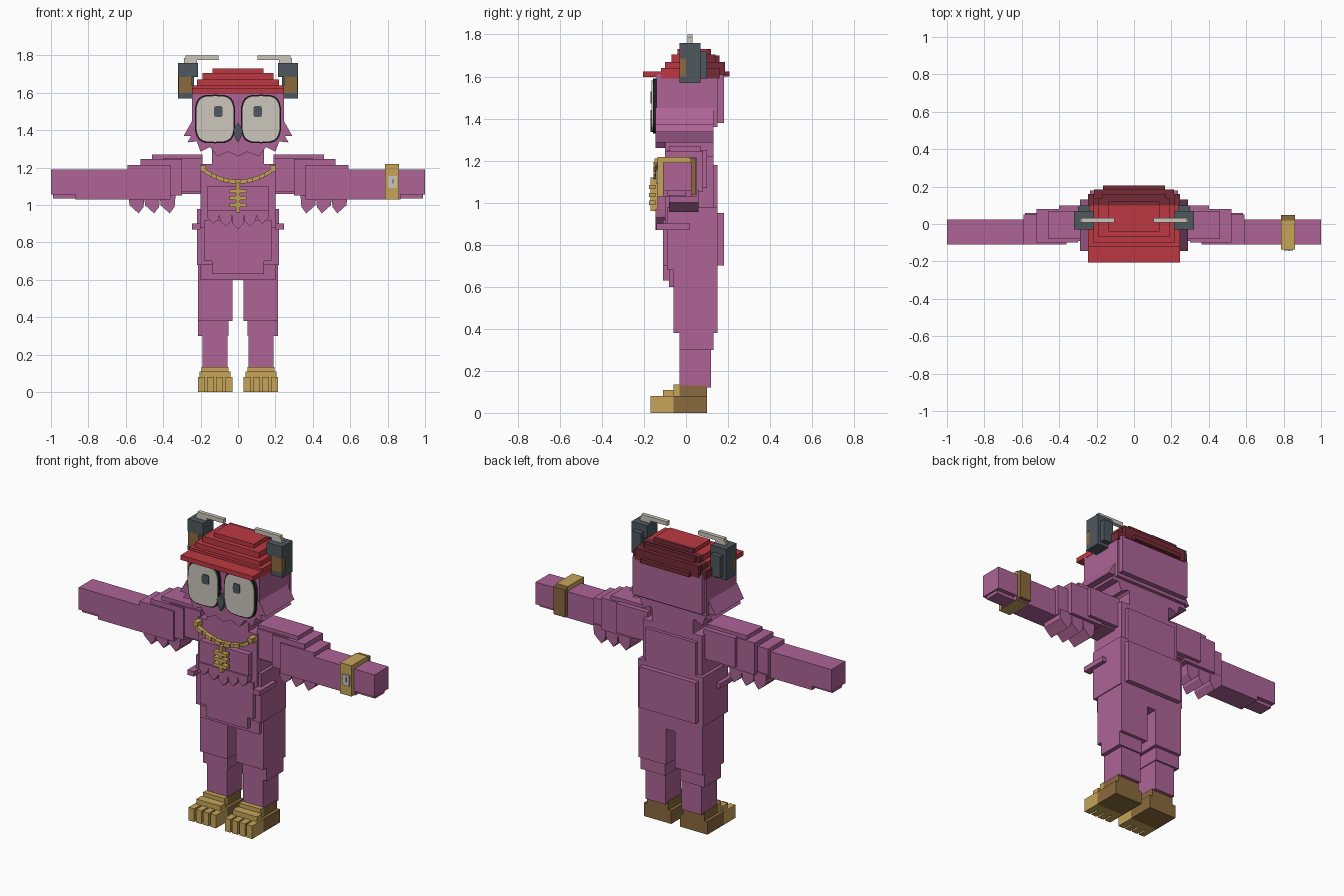
import bpy, bmesh, math

if "Cube" in bpy.data.objects:
    bpy.data.objects.remove(bpy.data.objects["Cube"], do_unlink=True)


def material(name, rgb):
    lin = [((c / 255 + 0.055) / 1.055) ** 2.4 for c in rgb] + [1.0]
    m = bpy.data.materials.new(name)
    m.use_nodes = True
    m.diffuse_color = lin
    bsdf = next(n for n in m.node_tree.nodes if n.type == "BSDF_PRINCIPLED")
    bsdf.inputs["Base Color"].default_value = lin
    return m


PLUM = material("plum", (174, 100, 150))
RED = material("red", (190, 57, 67))
MAROON = material("maroon", (117, 43, 54))
GOLD = material("gold", (199, 165, 90))
BRONZE = material("bronze", (138, 106, 62))
SLATE = material("slate", (78, 88, 95))
IVORY = material("ivory", (204, 199, 188))
BLACK = material("black", (35, 30, 34))


def finish(name, bm, mat):
    bmesh.ops.recalc_face_normals(bm, faces=bm.faces)
    me = bpy.data.meshes.new(name)
    bm.to_mesh(me)
    bm.free()
    me.materials.append(mat)
    ob = bpy.data.objects.new(name, me)
    bpy.context.collection.objects.link(ob)
    return ob


def box(name, x, y, z, mat):
    bm = bmesh.new()
    bmesh.ops.create_cube(bm, size=1)
    for v in bm.verts:
        v.co = [r[0] if c < 0 else r[1] for c, r in zip(v.co, (x, y, z))]
    return finish(name, bm, mat)


def prism(name, outline, y, mat):
    """Extrude an (x, z) outline from front to back."""
    bm = bmesh.new()
    face = bm.faces.new([bm.verts.new((px, y[0], pz)) for px, pz in outline])
    ext = bmesh.ops.extrude_face_region(bm, geom=[face])
    for g in ext["geom"]:
        if isinstance(g, bmesh.types.BMVert):
            g.co.y = y[1]
    return finish(name, bm, mat)


def slab(name, half, y, z, mat):
    return box(name, (-half, half), y, z, mat)


SIDES = (("left", 1), ("right", -1))


def pair(name, x, y, z, mat):
    for side, s in SIDES:
        box(f"{side}_{name}", sorted((s * x[0], s * x[1])), y, z, mat)


def pair_prism(name, outline, y, mat):
    for side, s in SIDES:
        prism(f"{side}_{name}", [(s * a, b) for a, b in outline], y, mat)


# Torso: stacked blocks with front and back panels
slab("neck", 0.14, (-0.10, 0.13), (1.19, 1.33), PLUM)
slab("upper_torso", 0.20, (-0.10, 0.13), (0.88, 1.22), PLUM)
slab("upper_back", 0.17, (0.10, 0.15), (0.90, 1.18), PLUM)
slab("chest_panel", 0.165, (-0.135, -0.08), (0.95, 1.10), PLUM)
slab("belly", 0.22, (-0.09, 0.15), (0.68, 0.98), PLUM)
slab("belly_front", 0.18, (-0.11, -0.05), (0.70, 0.92), PLUM)
slab("lower_back", 0.19, (0.12, 0.18), (0.70, 0.95), PLUM)
slab("hips", 0.20, (-0.08, 0.15), (0.60, 0.72), PLUM)
slab("hip_front", 0.14, (-0.11, -0.05), (0.63, 0.72), PLUM)
pair("waist_feather", (0.20, 0.245), (-0.14, 0.02), (0.87, 0.90), PLUM)

# Scalloped feathers across the chest
for i in range(5):
    cx = (i - 2) * 0.066
    low = 0.87 + 0.015 * abs(i - 2)
    prism(f"chest_feather_{i + 1}",
          [(cx - 0.035, 0.97), (cx - 0.03, low + 0.03), (cx, low),
           (cx + 0.03, low + 0.03), (cx + 0.035, 0.97)], (-0.145, -0.09), PLUM)

# Legs
pair("thigh", (0.03, 0.215), (-0.06, 0.15), (0.38, 0.68), PLUM)
pair("knee", (0.05, 0.215), (-0.03, 0.13), (0.30, 0.42), PLUM)
pair("shin", (0.055, 0.19), (-0.03, 0.12), (0.12, 0.32), PLUM)

# Feet: bronze heel, gold instep and four toes
pair("heel", (0.03, 0.215), (-0.06, 0.10), (0, 0.08), BRONZE)
pair("heel_top", (0.05, 0.195), (-0.03, 0.10), (0.08, 0.13), BRONZE)
pair("ankle_front", (0.05, 0.195), (-0.06, -0.03), (0.08, 0.135), GOLD)
pair("instep", (0.04, 0.205), (-0.11, -0.06), (0, 0.11), GOLD)
for i in range(4):
    x0 = 0.03 + i * 0.049
    pair(f"toe_{i + 1}", (x0, x0 + 0.038), (-0.17, -0.06), (0, 0.08), GOLD)

# Arms: stepped shoulder narrowing to the hand
pair("shoulder", (0.19, 0.40), (-0.09, 0.10), (1.07, 1.25), PLUM)
pair("shoulder_top", (0.19, 0.46), (-0.08, 0.07), (1.06, 1.27), PLUM)
pair("upper_arm", (0.30, 0.52), (-0.10, 0.08), (1.05, 1.245), PLUM)
pair("elbow", (0.36, 0.59), (-0.11, 0.05), (1.03, 1.215), PLUM)
pair("forearm", (0.40, 0.87), (-0.11, 0.025), (1.03, 1.19), PLUM)
pair("hand", (0.86, 1.0), (-0.11, 0.025), (1.055, 1.19), PLUM)
pair("finger_pad", (0.86, 0.99), (-0.09, 0.0), (1.035, 1.06), PLUM)
for i in range(3):
    cx = 0.375 + i * 0.083
    pair_prism(f"arm_feather_{i + 1}",
               [(cx - 0.042, 1.06), (cx - 0.036, 0.99), (cx - 0.01, 0.955),
                (cx + 0.04, 1.0), (cx + 0.042, 1.06)], (-0.08, 0.06), PLUM)

# Head with feathered cheeks and chin
slab("head", 0.245, (-0.14, 0.15), (1.36, 1.61), PLUM)
slab("head_back", 0.235, (0.12, 0.18), (1.38, 1.61), PLUM)
cheek = [(0.245, 1.45), (0.29, 1.37), (0.25, 1.37), (0.27, 1.335), (0.22, 1.34),
         (0.20, 1.285), (0.15, 1.31), (0.11, 1.26), (0.05, 1.285)]
prism("face_feathers", cheek + [(0, 1.26)] + [(-a, b) for a, b in reversed(cheek)],
      (-0.145, 0.13), PLUM)


# Eyes: black rim, ivory disc and slate pupil
def rounded(cx, cz, w, h, power=0.55, n=24):
    pts = []
    for i in range(n):
        a = 2 * math.pi * i / n
        c, s = math.cos(a), math.sin(a)
        pts.append((cx + w * math.copysign(abs(c) ** power, c),
                    cz + h * math.copysign(abs(s) ** power, s)))
    return pts


pair_prism("eye_rim", rounded(0.123, 1.46, 0.108, 0.13), (-0.157, -0.14), BLACK)
pair_prism("eye", rounded(0.123, 1.46, 0.10, 0.122), (-0.163, -0.15), IVORY)
pair_prism("pupil", rounded(0.105, 1.50, 0.023, 0.029, 0.4), (-0.168, -0.16), SLATE)
prism("beak", [(0, 1.44), (0.026, 1.40), (0.015, 1.36), (0, 1.335),
               (-0.015, 1.36), (-0.026, 1.40)], (-0.17, -0.14), SLATE)

# Cap: red tiers with a maroon rear and a flat brim
slab("cap_brim", 0.245, (-0.205, -0.10), (1.597, 1.625), RED)
for i, (half, front, back, z0, z1) in enumerate((
        (0.247, -0.12, 0.16, 1.59, 1.64), (0.22, -0.10, 0.16, 1.64, 1.67),
        (0.19, -0.07, 0.14, 1.67, 1.705), (0.135, -0.04, 0.12, 1.705, 1.73))):
    seam = 0.10
    slab(f"cap_tier_{i + 1}", half, (front, seam), (z0, z1), RED)
    slab(f"cap_rear_{i + 1}", half, (seam, back), (z0, z1), MAROON)
slab("cap_rear_band", 0.215, (0.15, 0.185), (1.60, 1.67), MAROON)
slab("cap_rear_top", 0.17, (0.12, 0.16), (1.66, 1.70), MAROON)
slab("cap_rear_lip", 0.165, (0.17, 0.207), (1.60, 1.625), MAROON)

# Headphones: ear cups with bronze pads and ivory band ends
pair("ear_cup", (0.245, 0.32), (0.0, 0.07), (1.57, 1.76), SLATE)
pair("ear_cup_rear", (0.235, 0.30), (0.07, 0.10), (1.59, 1.72), SLATE)
pair("ear_cup_front", (0.215, 0.32), (-0.03, 0.07), (1.685, 1.76), SLATE)
pair("ear_pad", (0.245, 0.318), (-0.03, 0.0), (1.60, 1.685), BRONZE)
pair("ear_cup_base", (0.245, 0.32), (-0.03, 0.0), (1.57, 1.60), SLATE)
pair("headband", (0.105, 0.28), (0.008, 0.032), (1.775, 1.80), IVORY)
pair("headband_end", (0.22, 0.29), (0.008, 0.032), (1.755, 1.785), IVORY)

# Necklace: links following a sagging curve
links = 13
for i in range(links):
    t = 2 * i / (links - 1) - 1
    cx, cz = 0.19 * t, 1.125 + 0.065 * t * t
    r = 0.02 if i % 2 else 0.014
    slope = 0.13 * t * r / 0.19
    prism(f"necklace_link_{i + 1}",
          [(cx - r, cz - slope - 0.011), (cx + r, cz + slope - 0.011),
           (cx + r, cz + slope + 0.011), (cx - r, cz - slope + 0.011)],
          (-0.155 if i % 2 else -0.145, -0.125), GOLD)
pair("necklace_strap", (0.17, 0.20), (-0.15, -0.09), (1.18, 1.21), GOLD)

# Plain barred pendant
slab("pendant_stem", 0.01, (-0.17, -0.135), (0.96, 1.12), GOLD)
for i in range(3):
    cz = 1.0 + i * 0.037
    slab(f"pendant_bar_{i + 1}", 0.045, (-0.175, -0.145), (cz - 0.01, cz + 0.01), GOLD)

# Wrist watch on the left arm
box("watch_band", (0.785, 0.862), (-0.135, 0.02), (1.03, 1.218), GOLD)
box("watch_band_back", (0.785, 0.862), (0.02, 0.048), (1.04, 1.21), BRONZE)
box("watch_face", (0.802, 0.85), (-0.142, -0.134), (1.09, 1.155), IVORY)
box("watch_hand", (0.826, 0.832), (-0.144, -0.14), (1.115, 1.14), SLATE)
